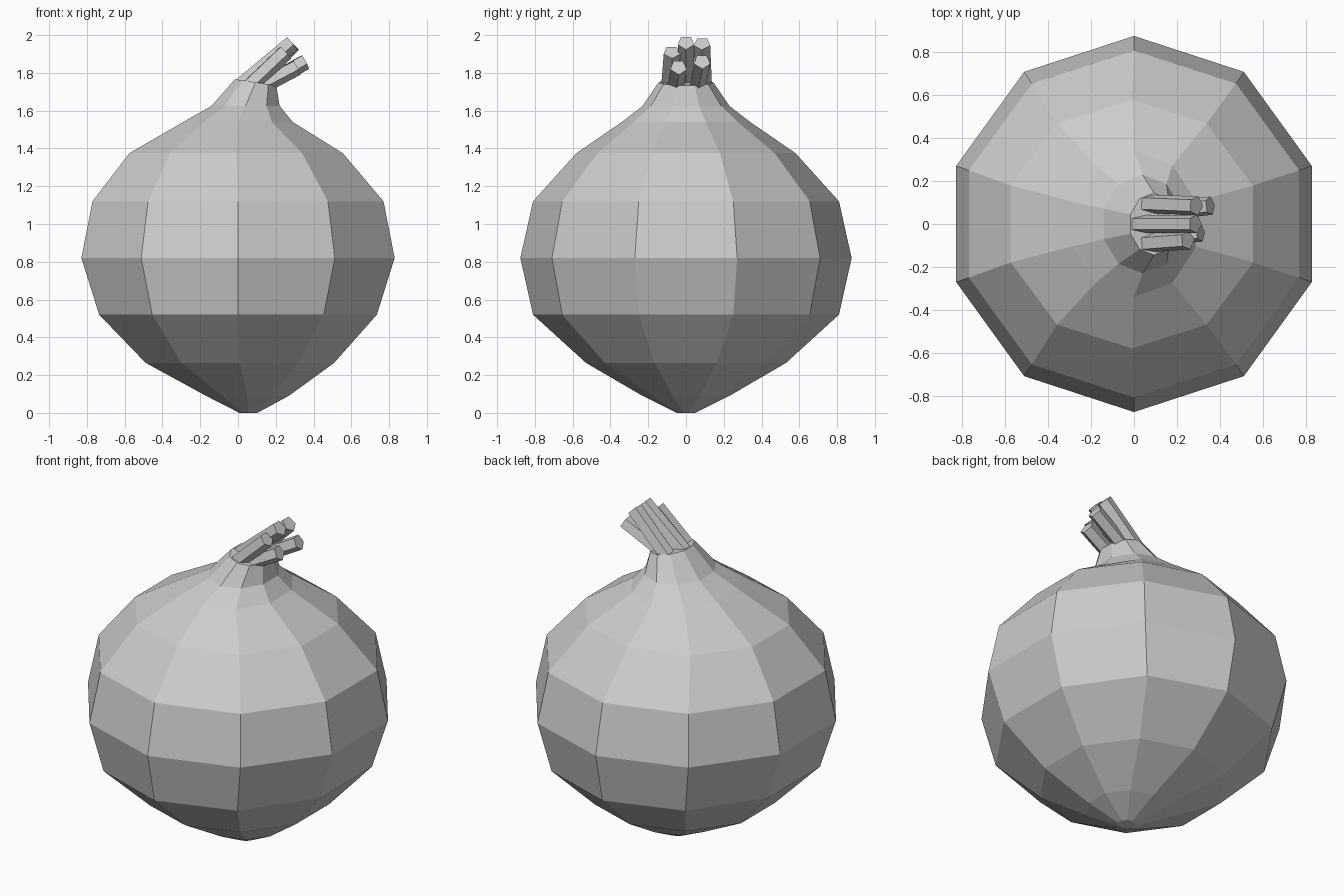
import bpy, bmesh, math
from mathutils import Vector

cube = bpy.data.objects.get("Cube")
if cube:
    bpy.data.objects.remove(cube, do_unlink=True)

grey = bpy.data.materials.new("plain grey")
grey.use_nodes = True
COLOUR = (0.6, 0.6, 0.6, 1)
grey.diffuse_color = COLOUR
grey.node_tree.nodes["Principled BSDF"].inputs["Base Color"].default_value = COLOUR


def loft(name, rings):
    """Skin a list of equal point rings and close both ends."""
    bm = bmesh.new()
    rows = [[bm.verts.new(p) for p in ring] for ring in rings]
    n = len(rows[0])
    for low, high in zip(rows, rows[1:]):
        for i in range(n):
            j = (i + 1) % n
            bm.faces.new((low[i], low[j], high[j], high[i]))
    bm.faces.new(rows[0][::-1])
    bm.faces.new(rows[-1])
    bmesh.ops.recalc_face_normals(bm, faces=bm.faces)
    mesh = bpy.data.meshes.new(name)
    bm.to_mesh(mesh)
    bm.free()
    mesh.materials.append(grey)
    obj = bpy.data.objects.new(name, mesh)
    bpy.context.collection.objects.link(obj)
    return obj


def bulb_ring(z, cx, rx, ry, tilt=0):
    """Ten-sided ring with corners on the y axis, dipping towards +x."""
    ring = []
    for k in range(10):
        a = math.radians(90 + 36 * k)
        ring.append((cx + rx * math.cos(a), ry * math.sin(a), z - tilt * math.cos(a)))
    return ring


def stalk(name, start, end, width, height):
    """Five-sided cut stalk between two points."""
    start, end = Vector(start), Vector(end)
    axis = (end - start).normalized()
    side = axis.cross(Vector((0, 0, 1))).normalized()
    up = side.cross(axis)
    section = []
    for k in range(5):
        a = math.radians(54 + 72 * k)
        section.append(side * width * math.cos(a) + up * height * math.sin(a))
    return loft(name, [[c + s for s in section] for c in (start, end)])


# Bulb: height, centre x, x radius, y radius, tilt
profile = [
    (0, 0.055, 0.05, 0.05),
    (0.09, 0.05, 0.23, 0.23),
    (0.265, 0.01, 0.525, 0.53),
    (0.52, 0, 0.773, 0.81),
    (0.82, 0, 0.872, 0.877),
    (1.12, 0, 0.81, 0.81),
    (1.375, -0.01, 0.594, 0.58),
    (1.54, 0, 0.305, 0.34),
    (1.625, 0.04, 0.19, 0.23),
    (1.75, 0.093, 0.115, 0.145, 0.017),
]
loft("bulb", [bulb_ring(*p) for p in profile])

# Cut stalks leaning towards +x
stalk("stalk_back", (0.01, 0, 1.73), (0.285, 0, 1.96), 0.045, 0.048)
stalk("stalk_upper_left", (0.05, 0.095, 1.72), (0.29, 0.085, 1.955), 0.046, 0.046)
stalk("stalk_upper_right", (0.05, -0.09, 1.72), (0.25, -0.075, 1.91), 0.046, 0.046)
stalk("stalk_lower_left", (0.13, 0.06, 1.735), (0.355, 0.085, 1.86), 0.045, 0.045)
stalk("stalk_lower_right", (0.13, -0.055, 1.735), (0.31, -0.04, 1.83), 0.045, 0.045)
